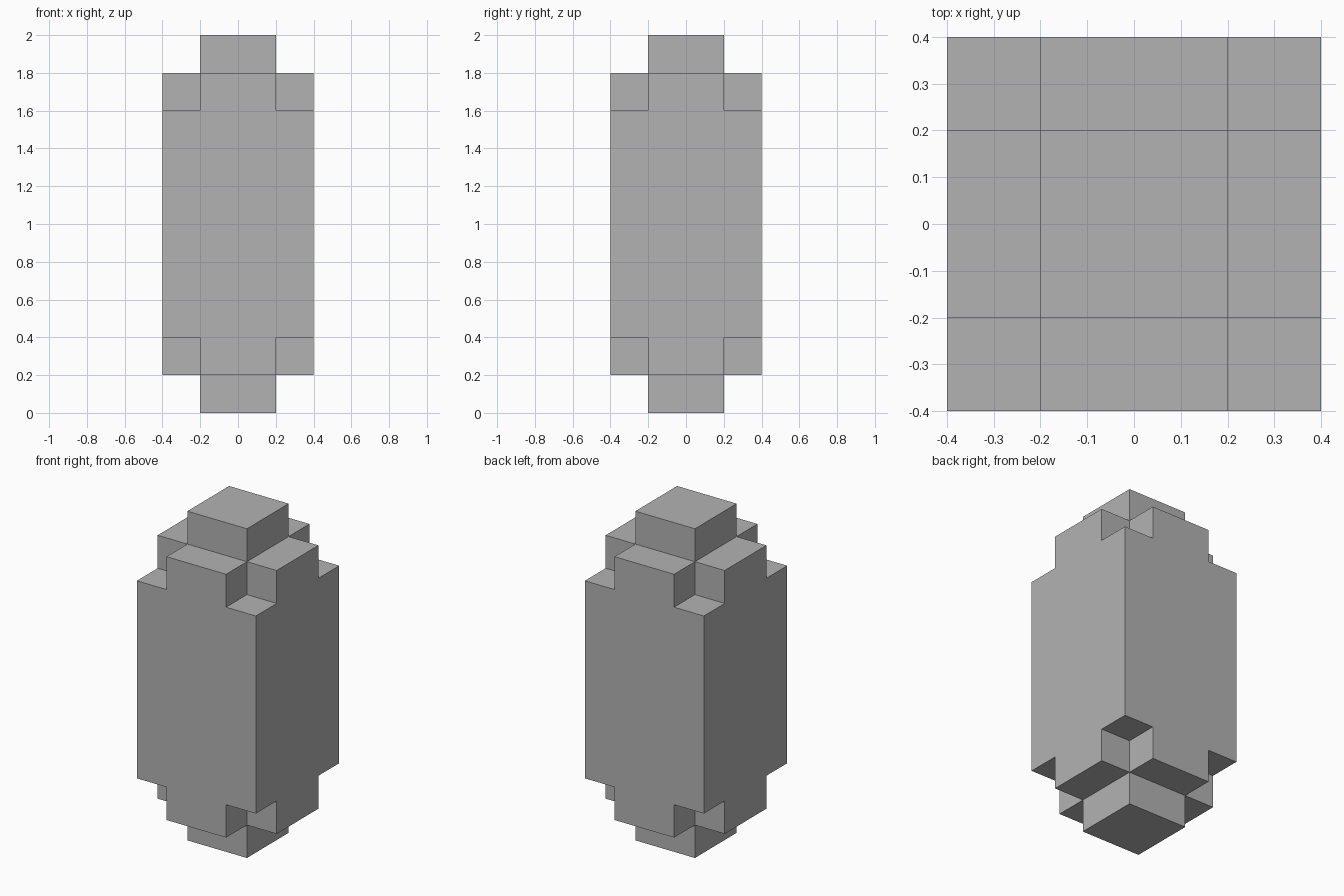
import bpy
import bmesh
from mathutils import Matrix, Vector

default = bpy.data.objects.get("Cube")
if default:
    bpy.data.objects.remove(default, do_unlink=True)

STEP = 0.2          # width and height of every step
WIDTH = 0.8
BODY_HEIGHT = 1.2

# Plain grey material
grey = bpy.data.materials.new("plain grey")
grey.use_nodes = True
colour = (0.45, 0.45, 0.45, 1)
grey.diffuse_color = colour
grey.node_tree.nodes["Principled BSDF"].inputs["Base Color"].default_value = colour


def raise_faces(bm, side, level, inside):
    """Extrude the end faces at a level outwards by one step."""
    faces = []
    for f in bm.faces:
        c = f.calc_center_median()
        if abs(c.z - side * level) < 0.001 and f.normal.z * side > 0.9 and inside(c):
            faces.append(f)
    result = bmesh.ops.extrude_face_region(bm, geom=faces)
    moved = [v for v in result["geom"] if isinstance(v, bmesh.types.BMVert)]
    bmesh.ops.translate(bm, verts=moved, vec=(0, 0, side * STEP))
    leftover = [f for f in faces if f.is_valid]
    if leftover:
        bmesh.ops.delete(bm, geom=leftover, context="FACES")
    bm.normal_update()


# Square body, scored into a three by three layout
bm = bmesh.new()
bmesh.ops.create_cube(bm, size=1, matrix=Matrix.Diagonal((WIDTH, WIDTH, BODY_HEIGHT, 1)))
for axis in (Vector((1, 0, 0)), Vector((0, 1, 0))):
    for offset in (-STEP, STEP):
        bmesh.ops.bisect_plane(bm, geom=bm.verts[:] + bm.edges[:] + bm.faces[:],
                               plane_co=axis * offset, plane_no=axis)
bm.normal_update()

# Cross-shaped step, then square cap, at both ends
for side in (1, -1):
    half = BODY_HEIGHT / 2
    raise_faces(bm, side, half, lambda c: min(abs(c.x), abs(c.y)) < STEP)
    raise_faces(bm, side, half + STEP, lambda c: max(abs(c.x), abs(c.y)) < STEP)

# Merge coplanar faces and stand the block on the ground
bmesh.ops.dissolve_limit(bm, angle_limit=0.01, verts=bm.verts[:], edges=bm.edges[:])
bmesh.ops.recalc_face_normals(bm, faces=bm.faces[:])
bmesh.ops.translate(bm, verts=bm.verts[:], vec=(0, 0, BODY_HEIGHT / 2 + 2 * STEP))

mesh = bpy.data.meshes.new("stepped_block")
bm.to_mesh(mesh)
bm.free()
mesh.materials.append(grey)
block = bpy.data.objects.new("stepped_block", mesh)
bpy.context.collection.objects.link(block)
